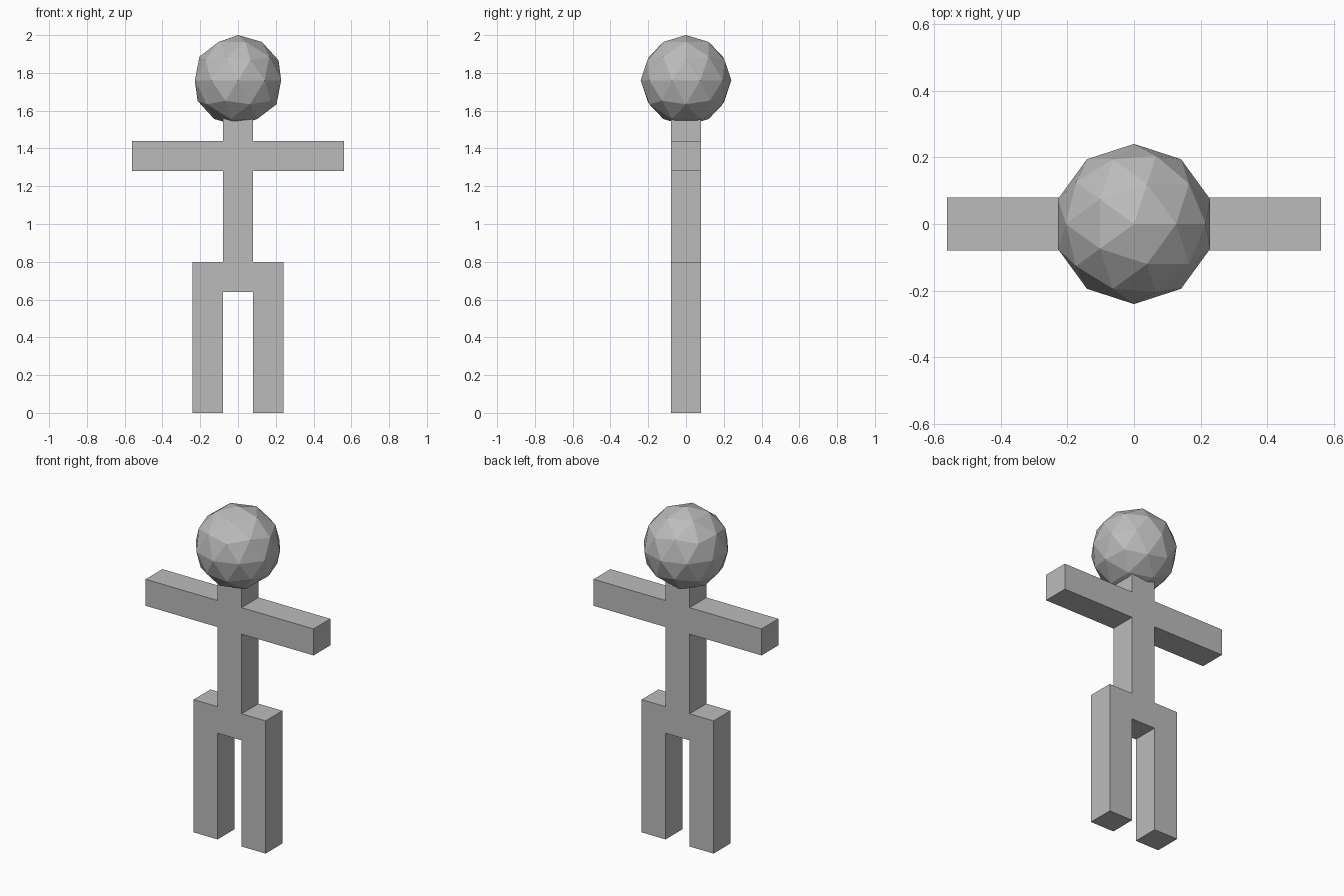
import bpy, bmesh

cube = bpy.data.objects.get("Cube")
if cube:
    bpy.data.objects.remove(cube, do_unlink=True)

U = 0.16  # width of every limb

grey = bpy.data.materials.new("plain grey")
grey.use_nodes = True
colour = (0.5, 0.5, 0.5, 1)
grey.diffuse_color = colour
grey.node_tree.nodes["Principled BSDF"].inputs["Base Color"].default_value = colour


def finish(name, bm):
    bmesh.ops.recalc_face_normals(bm, faces=bm.faces)
    mesh = bpy.data.meshes.new(name)
    bm.to_mesh(mesh)
    bm.free()
    mesh.materials.append(grey)
    obj = bpy.data.objects.new(name, mesh)
    bpy.context.collection.objects.link(obj)
    return obj


# Body: half outline in limb widths, mirrored and extruded front to back
half = [(0.5, 4), (0.5, 0), (1.5, 0), (1.5, 5), (0.5, 5), (0.5, 8),
        (3.5, 8), (3.5, 9), (0.5, 9), (0.5, 10)]
outline = half + [(-x, z) for x, z in reversed(half)]
bm = bmesh.new()
front = bm.faces.new([bm.verts.new((x * U, -U / 2, z * U)) for x, z in outline])
back = bmesh.ops.extrude_face_region(bm, geom=[front], use_keep_orig=True)
bmesh.ops.translate(bm, vec=(0, U, 0),
                    verts=[g for g in back["geom"] if isinstance(g, bmesh.types.BMVert)])
finish("body", bm)

# Head: faceted ball resting over the neck
bm = bmesh.new()
bmesh.ops.create_icosphere(bm, subdivisions=2, radius=1.5 * U)
head = finish("head", bm)
head.location.z = 11 * U
